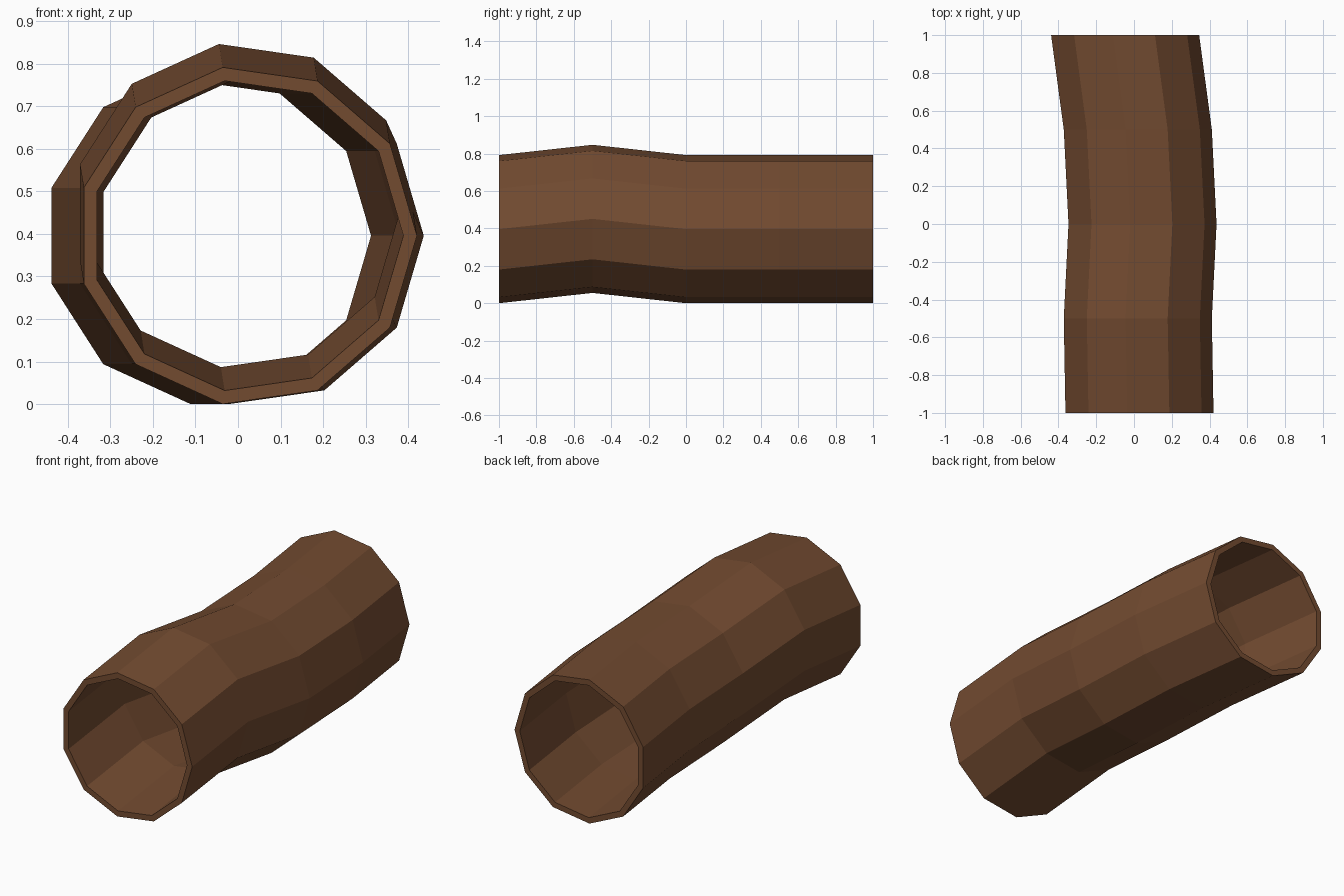
import bpy, bmesh
from math import cos, sin, tau

if "Cube" in bpy.data.objects:
    bpy.data.objects.remove(bpy.data.objects["Cube"])

SIDES = 11
OUTER, INNER = 0.4, 0.368

# centre line of the hollow log: x, y, z of each ring
PATH = [(0.021, -1.0, 0.396), (0.012, -0.5, 0.451), (0.037, 0.0, 0.396),
        (0.012, 0.5, 0.396), (-0.055, 1.0, 0.396)]


def ring(bm, centre, radius):
    x, y, z = centre
    return [bm.verts.new((x + radius * cos(tau * i / SIDES), y,
                          z + radius * sin(tau * i / SIDES)))
            for i in range(SIDES)]


def bridge(bm, a, b):
    for i in range(SIDES):
        j = (i + 1) % SIDES
        bm.faces.new((a[i], a[j], b[j], b[i]))


# Bark outside front to back, then the bore back to front, closed at both rims
bm = bmesh.new()
loop = [ring(bm, c, OUTER) for c in PATH]
loop += [ring(bm, c, INNER) for c in reversed(PATH)]
for a, b in zip(loop, loop[1:] + loop[:1]):
    bridge(bm, a, b)
bmesh.ops.recalc_face_normals(bm, faces=bm.faces)

mesh = bpy.data.meshes.new("hollow_log")
bm.to_mesh(mesh)
bm.free()
log = bpy.data.objects.new("hollow_log", mesh)
bpy.context.collection.objects.link(log)

# Brown wood
wood = bpy.data.materials.new("brown_wood")
wood.diffuse_color = (0.17, 0.07, 0.03, 1)
wood.use_nodes = True
wood.node_tree.nodes["Principled BSDF"].inputs["Base Color"].default_value = wood.diffuse_color
mesh.materials.append(wood)
